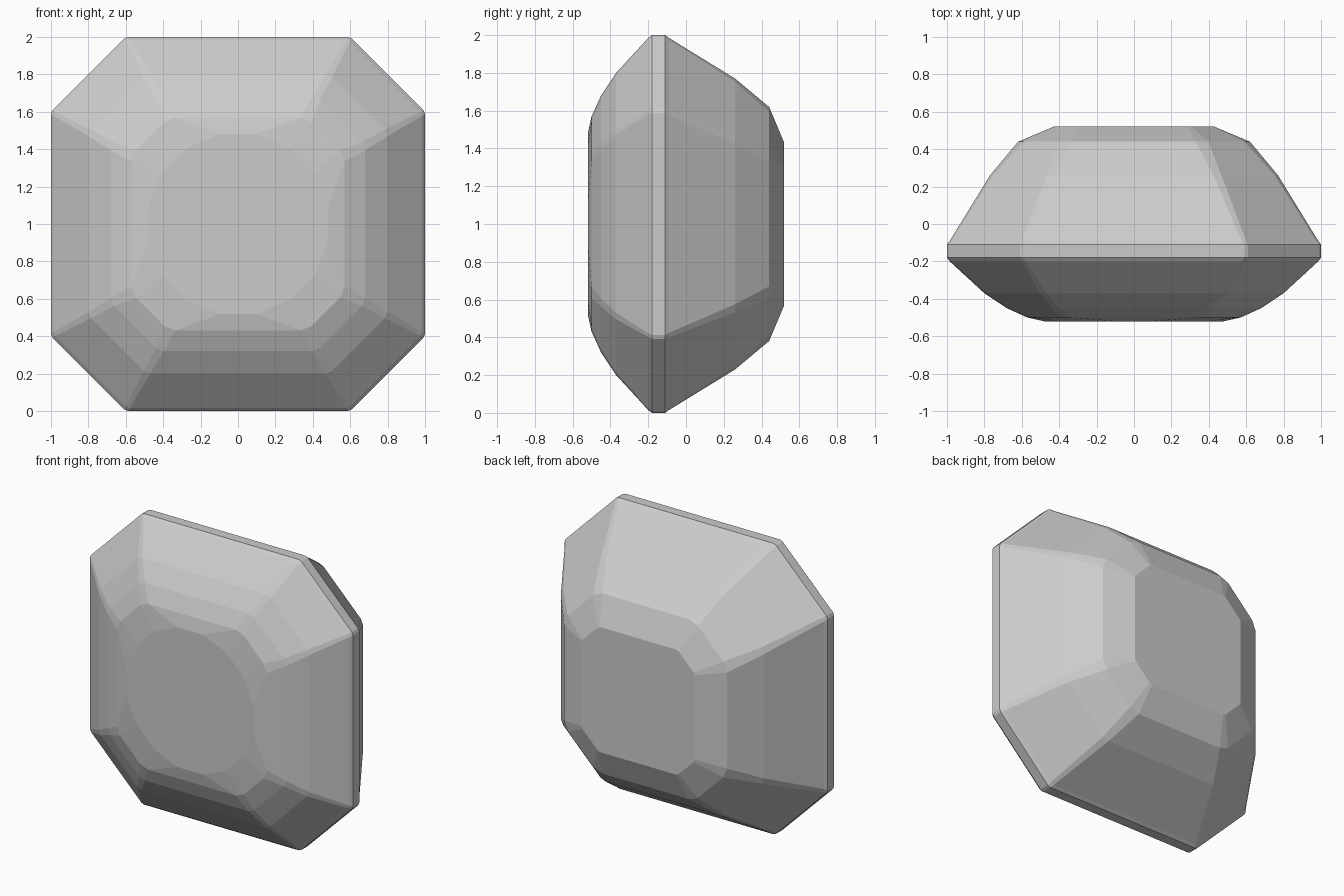
import bpy
import bmesh
from math import sin, cos, pi

cube = bpy.data.objects.get("Cube")
if cube:
    bpy.data.objects.remove(cube, do_unlink=True)

# One plain grey for the whole stone
grey = bpy.data.materials.new("stone grey")
grey.use_nodes = True
colour = (0.6, 0.6, 0.6, 1)
grey.diffuse_color = colour
grey.node_tree.nodes["Principled BSDF"].inputs["Base Color"].default_value = colour


def octagon(y, half, corner, cut):
    """Octagon ring whose corners are each trimmed by a small cut."""
    diag = cut * 0.7071
    quarter = [(half, corner - cut), (half - diag, corner + diag),
               (corner + diag, half - diag), (corner - cut, half)]
    points = []
    for _ in range(4):
        points += quarter
        quarter = [(-z, x) for x, z in quarter]
    return [(x, y, 1 + z) for x, z in points]


def disc(y, radius):
    """Sixteen-sided ring that lines up with the trimmed octagon."""
    angles = [(i + 0.5) * pi / 8 for i in range(16)]
    return [(radius * cos(a), y, 1 + radius * sin(a)) for a in angles]


# Front crown, girdle and back pavilion: depth, half width, corner, trim
rings = [disc(-0.52, 0.49)]
rings += [octagon(*r) for r in [
    (-0.50, 0.57, 0.37, 0.035),
    (-0.45, 0.68, 0.42, 0.025),
    (-0.37, 0.80, 0.49, 0.020),
    (-0.20, 0.985, 0.59, 0.012),
    (-0.18, 1.00, 0.60, 0.012),
    (-0.11, 1.00, 0.60, 0.012),
    (-0.09, 0.985, 0.59, 0.014),
    (0.26, 0.77, 0.45, 0.025),
    (0.44, 0.62, 0.37, 0.040),
    (0.52, 0.43, 0.30, 0.010),
]]

# Loft the rings and close both ends
bm = bmesh.new()
loops = [[bm.verts.new(p) for p in ring] for ring in rings]
for a, b in zip(loops, loops[1:]):
    for i in range(16):
        j = (i + 1) % 16
        bm.faces.new((a[i], a[j], b[j], b[i]))
bm.faces.new(loops[0])
bm.faces.new(loops[-1])
bmesh.ops.recalc_face_normals(bm, faces=bm.faces)

mesh = bpy.data.meshes.new("cut_gem")
bm.to_mesh(mesh)
bm.free()
mesh.materials.append(grey)
gem = bpy.data.objects.new("cut_gem", mesh)
bpy.context.collection.objects.link(gem)
